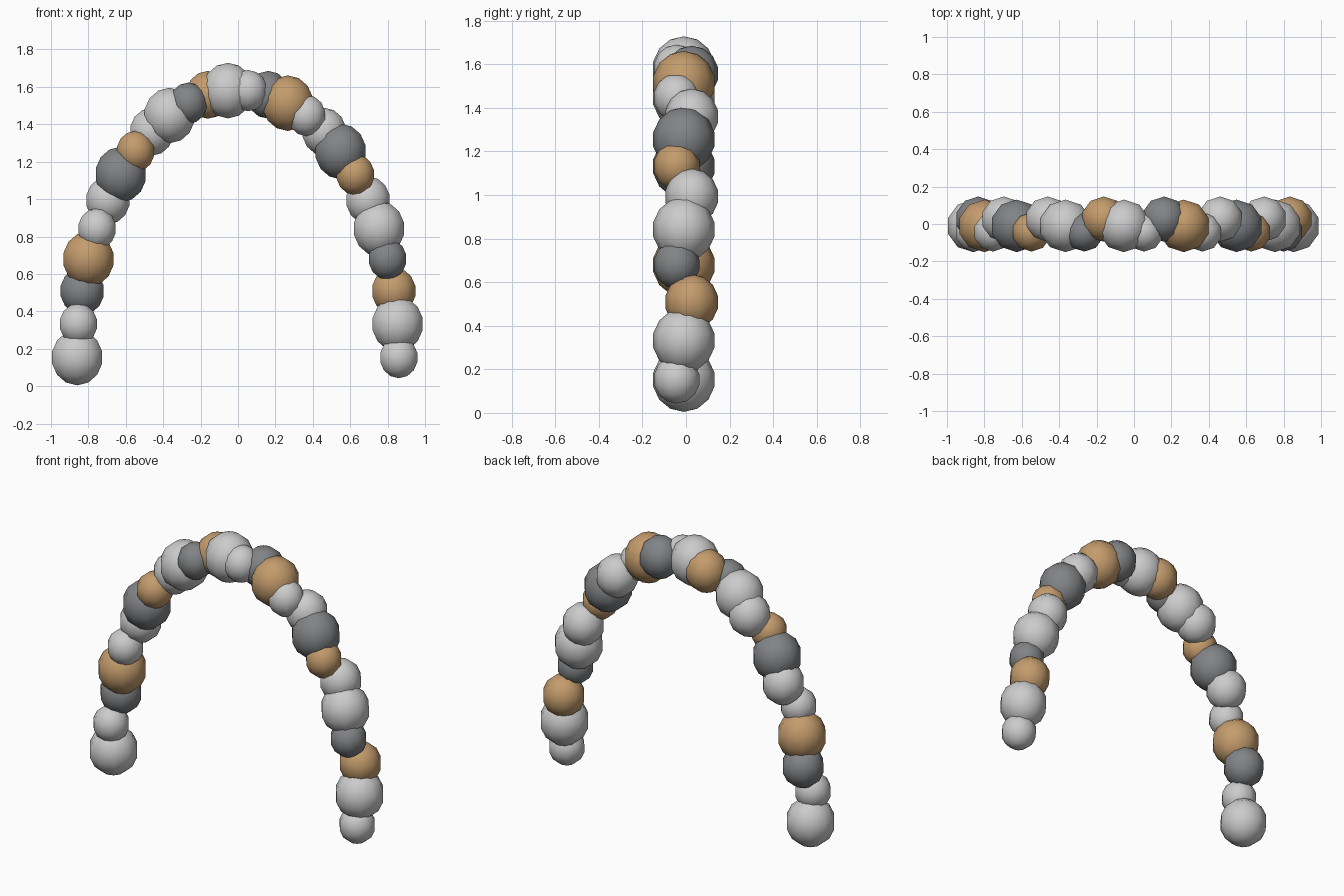
import bpy
from math import pi, sin, cos

if "Cube" in bpy.data.objects:
    bpy.data.objects.remove(bpy.data.objects["Cube"])

# Balloon colours; pale grey balloons stay without material
def material(name, color):
    m = bpy.data.materials.new(name)
    m.diffuse_color = color
    m.use_nodes = True
    m.node_tree.nodes["Principled BSDF"].inputs["Base Color"].default_value = m.diffuse_color
    return m

dark = material("dark_grey", (0.22, 0.23, 0.24, 1))
tan = material("tan", (0.55, 0.33, 0.15, 1))
colors = [None, None, dark, tan]

# Size and depth offset repeat every three balloons
radii = [0.144, 0.107, 0.124]
depths = [-0.01, -0.043, 0.026]

# Balloons spaced along a half-ellipse arch
COUNT = 26
for i in range(COUNT):
    t = pi * i / (COUNT - 1)
    r = radii[i % 3]
    bpy.ops.mesh.primitive_uv_sphere_add(
        segments=10, ring_count=7, radius=r,
        location=(-0.86 * cos(t), depths[i % 3], 0.153 + 1.43 * sin(t)))
    balloon = bpy.context.object
    balloon.name = f"balloon_{i + 1:02d}"
    balloon.scale.z = 1.03
    bpy.ops.object.shade_smooth()
    if colors[i % 4]:
        balloon.data.materials.append(colors[i % 4])
